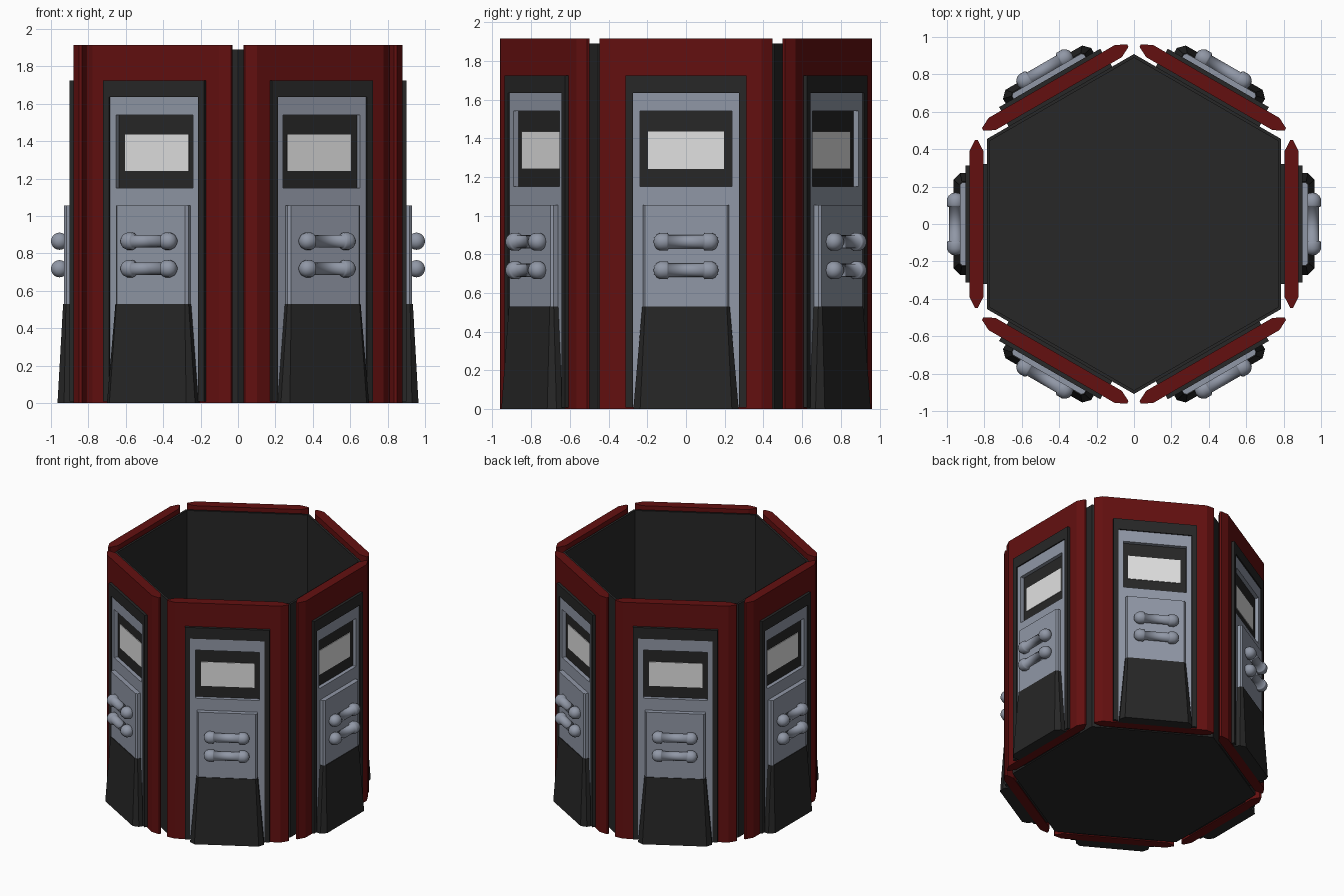
import bpy, bmesh, math
from mathutils import Matrix, Vector

if "Cube" in bpy.data.objects:
    bpy.data.objects.remove(bpy.data.objects["Cube"])


def mat(name, c):
    m = bpy.data.materials.new(name)
    m.diffuse_color = (*c, 1)
    m.use_nodes = True
    m.node_tree.nodes["Principled BSDF"].inputs["Base Color"].default_value = m.diffuse_color
    return m


RED = mat("dark red", (0.125, 0.005, 0.005))
DARK = mat("charcoal", (0.02, 0.02, 0.02))
GREY = mat("blue grey", (0.28, 0.31, 0.38))
WHITE = mat("pale glass", (0.75, 0.75, 0.75))


def prism(bm, low, high, z0, z1):
    """Solid between plan outline low at z0 and outline high at z1."""
    a = [bm.verts.new((x, y, z0)) for x, y in low]
    b = [bm.verts.new((x, y, z1)) for x, y in high]
    n = len(a)
    bm.faces.new(a[::-1])
    bm.faces.new(b)
    for i in range(n):
        bm.faces.new((a[i], a[(i + 1) % n], b[(i + 1) % n], b[i]))


def box(bm, n0, n1, u0, u1, z0, z1):
    p = [(n0, u0), (n1, u0), (n1, u1), (n0, u1)]
    prism(bm, p, p, z0, z1)


def finish(bm, name, m, copies=True, smooth=False):
    """Make the object; repeat it on all six sides of the hexagon."""
    bmesh.ops.recalc_face_normals(bm, faces=bm.faces)
    me = bpy.data.meshes.new(name)
    bm.to_mesh(me)
    bm.free()
    me.materials.append(m)
    if smooth:
        for p in me.polygons:
            p.use_smooth = True
    for k in range(6 if copies else 1):
        ob = bpy.data.objects.new(f"{name}_{k + 1}" if copies else name, me)
        ob.rotation_euler.z = math.radians(60 * k)
        bpy.context.collection.objects.link(ob)


# hexagonal open tub with a floor
def hexagon(apothem):
    r = apothem / math.cos(math.pi / 6)
    return [(r * math.cos(math.radians(30 + 60 * i)), r * math.sin(math.radians(30 + 60 * i))) for i in range(6)]


bm = bmesh.new()
rings = [[bm.verts.new((x, y, z)) for x, y in hexagon(ap)]
         for ap, z in ((0.787, 0.0), (0.787, 1.89), (0.77, 1.89), (0.77, 0.02))]
bm.faces.new(rings[0][::-1])
bm.faces.new(rings[3])
for p, q in zip(rings, rings[1:]):
    for i in range(6):
        j = (i + 1) % 6
        bm.faces.new((p[i], p[j], q[j], q[i]))
finish(bm, "core_tub", DARK, copies=False)

# red surround: chamfered posts, header and thin sill
bm = bmesh.new()
for s in (-1, 1):
    post = [(0.805, 0.31 * s), (0.88, 0.31 * s), (0.88, 0.39 * s),
            (0.85, 0.448 * s), (0.835, 0.448 * s), (0.805, 0.39 * s)]
    prism(bm, post, post, 0, 1.915)
box(bm, 0.805, 0.88, -0.31, 0.31, 1.72, 1.915)
box(bm, 0.805, 0.88, -0.31, 0.31, 0, 0.008)
finish(bm, "red_surround", RED)

# dark inner door frame and backing against the tub
bm = bmesh.new()
for s in (-1, 1):
    box(bm, 0.78, 0.902, *sorted((0.275 * s, 0.312 * s)), 0.008, 1.725)
box(bm, 0.78, 0.902, -0.275, 0.275, 1.635, 1.725)
box(bm, 0.78, 0.806, -0.32, 0.32, 0.008, 1.86)
finish(bm, "door_frame", DARK)

# grey door built around the window opening
bm = bmesh.new()
box(bm, 0.81, 0.893, -0.275, 0.275, 0.008, 1.15)
box(bm, 0.81, 0.893, -0.275, 0.275, 1.54, 1.635)
for s in (-1, 1):
    box(bm, 0.81, 0.893, *sorted((0.237 * s, 0.275 * s)), 1.15, 1.54)
finish(bm, "door", GREY)

# recessed window surround and pane
bm = bmesh.new()
box(bm, 0.81, 0.863, -0.237, 0.237, 1.15, 1.54)
finish(bm, "window_surround", DARK)
bm = bmesh.new()
box(bm, 0.862, 0.868, -0.197, 0.197, 1.24, 1.435)
finish(bm, "window_pane", WHITE)


# raised handle plate
def chamfered(back, front, half, c):
    return [(back, -half), (front - c, -half), (front, c - half),
            (front, half - c), (front - c, half), (back, half)]


bm = bmesh.new()
plate = chamfered(0.88, 0.93, 0.223, 0.012)
prism(bm, plate, plate, 0.52, 1.055)
finish(bm, "handle_plate", GREY)

# sloping dark kick plate
bm = bmesh.new()
prism(bm, chamfered(0.88, 0.965, 0.272, 0.035), chamfered(0.88, 0.935, 0.226, 0.015), 0, 0.53)
finish(bm, "kick_plate", DARK)

# lathed horizontal handles with rounded ends
half = [(0.0, 0.168), (0.022, 0.164), (0.038, 0.15), (0.046, 0.132),
        (0.046, 0.1), (0.042, 0.092), (0.034, 0.09)]
profile = half + [(r, -u) for r, u in reversed(half)]
SEG = 20
bm = bmesh.new()
for z in (0.865, 0.718):
    loops = []
    for r, u in profile:
        if r == 0:
            loops.append([bm.verts.new((0.954, u, z))] * SEG)
        else:
            loops.append([bm.verts.new((0.954 + r * math.cos(t * math.tau / SEG), u,
                                        z + r * math.sin(t * math.tau / SEG))) for t in range(SEG)])
    for p, q in zip(loops, loops[1:]):
        for i in range(SEG):
            j = (i + 1) % SEG
            vs = list(dict.fromkeys((p[i], p[j], q[j], q[i])))
            bm.faces.new(vs)
for e in bm.edges:
    e.smooth = True
finish(bm, "grab_handles", GREY, smooth=True)
